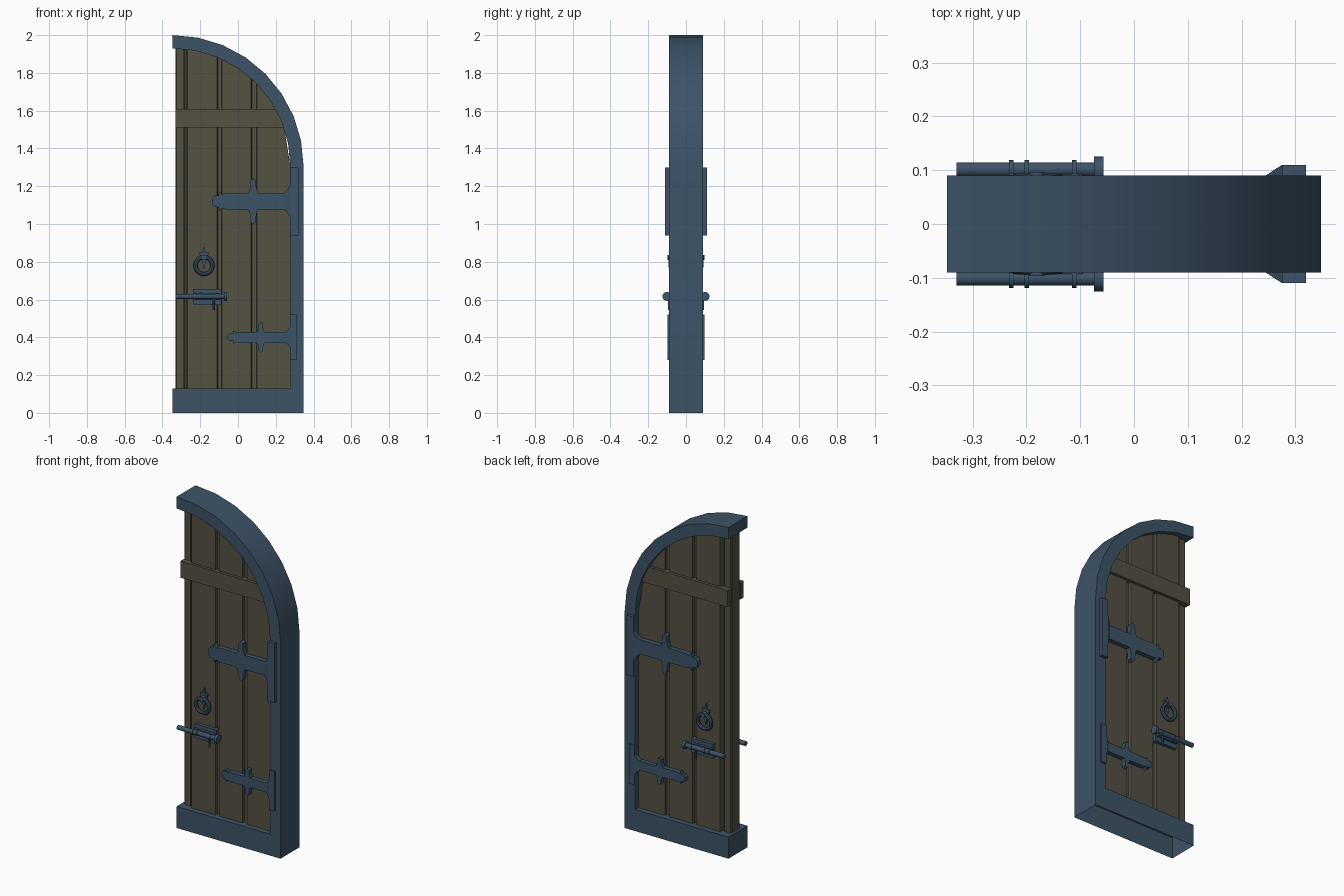
import bpy, bmesh, math
from mathutils import Vector, Matrix

if "Cube" in bpy.data.objects:
    bpy.data.objects.remove(bpy.data.objects["Cube"])


def material(name, rgb):
    m = bpy.data.materials.new(name)
    m.diffuse_color = (*rgb, 1)
    m.use_nodes = True
    m.node_tree.nodes["Principled BSDF"].inputs["Base Color"].default_value = m.diffuse_color
    return m


IRON = material("blue iron", (0.047, 0.087, 0.136))
WOOD = material("dark oak", (0.089, 0.082, 0.055))
W, D = 0.347, 0.09             # half width and half depth of the frame
CX, CZ, R_OUT, R_IN = -W, 2 - 2 * W, 2 * W, 2 * W - 0.07


def finish(name, bm, mat, mirror=True, smooth=False):
    bmesh.ops.recalc_face_normals(bm, faces=bm.faces)
    me = bpy.data.meshes.new(name)
    bm.to_mesh(me)
    bm.free()
    me.materials.append(mat)
    ob = bpy.data.objects.new(name, me)
    bpy.context.collection.objects.link(ob)
    if smooth:
        bpy.context.view_layer.objects.active = ob
        ob.select_set(True)
        bpy.ops.object.shade_smooth_by_angle(angle=math.radians(35))
        ob.select_set(False)
    if mirror:                 # same part on the front and the back
        ob.modifiers.new("both sides", 'MIRROR').use_axis = (False, True, False)
    return ob


def add_poly(bm, pts, y0, y1):
    """Extrude an x/z outline from y0 to y1; y may be a function of x."""
    f0 = y0 if callable(y0) else lambda x: y0
    f1 = y1 if callable(y1) else lambda x: y1
    a = [bm.verts.new((x, f0(x), z)) for x, z in pts]
    b = [bm.verts.new((x, f1(x), z)) for x, z in pts]
    bm.faces.new(a)
    bm.faces.new(b[::-1])
    n = len(pts)
    for i in range(n):
        j = (i + 1) % n
        bm.faces.new((a[i], b[i], b[j], a[j]))


def rect(x0, x1, z0, z1):
    return [(x0, z0), (x1, z0), (x1, z1), (x0, z1)]


def poly(name, pts, y0, y1, mat, mirror=True):
    bm = bmesh.new()
    add_poly(bm, pts, y0, y1)
    return finish(name, bm, mat, mirror)


def arc(r, n=8):
    return [(CX + r * math.cos(i * math.pi / 2 / n), CZ + r * math.sin(i * math.pi / 2 / n))
            for i in range(n + 1)]


def arch_z(x, r=R_IN):
    return CZ + math.sqrt(max(r * r - (x - CX) ** 2, 0))


# Frame: sill, jamb and quarter arch, open underneath
bm = bmesh.new()
outline = [(-W, 0), (W, 0)] + arc(R_OUT) + arc(R_IN)[::-1] + [(W - 0.07, 0.13), (-W, 0.13)]
add_poly(bm, outline, -D, D)
under = [f for f in bm.faces if all(v.co.z < 1e-5 for v in f.verts)]
bmesh.ops.delete(bm, geom=under, context='FACES_ONLY')
finish("frame", bm, IRON, mirror=False, smooth=True)

# Door leaf: plank and groove cross-section raised up to the arch
P, G = 0.059, 0.041            # plank face and groove floor
section = [(-0.331, 0), (-0.331, 0.036), (-0.326, 0.042), (-0.287, 0.042), (-0.284, 0.03), (-0.276, 0.03),
           (-0.268, P), (-0.11, P), (-0.107, G), (-0.088, G), (-0.085, P), (0.07, P), (0.073, G),
           (0.097, G), (0.10, P), (W - 0.07, P)]
bm = bmesh.new()
for (xa, ya), (xb, yb) in zip(section, section[1:]):
    steps = max(1, round((xb - xa) / 0.03))
    xs = [xa + (xb - xa) * i / steps for i in range(steps + 1)]
    low = [bm.verts.new((xa, ya, 0.13)), bm.verts.new((xb, yb, 0.13))]
    ys = [ya + (yb - ya) * i / steps for i in range(steps + 1)]
    tops = [bm.verts.new((x, y, arch_z(x))) for x, y in zip(xs, ys)]
    f = bm.faces.new(low + tops[::-1])
    f.normal_update()
    if f.normal.y < -1e-6 or (abs(f.normal.y) < 1e-6 and f.normal.x > 0):
        f.normal_flip()
bmesh.ops.remove_doubles(bm, verts=bm.verts, dist=1e-5)
finish("plank_leaf", bm, WOOD)

# Cross rail on each face
poly("cross_rail", [(-0.332, 1.51), (0.245, 1.51), (0.205, 1.61), (-0.332, 1.61)], 0.04, 0.076, WOOD)


# Strap hinges
def hinge(name, zc, sx, sz, y_strap, y_plate, x_end):
    def at(pts):
        return [(x_end - (0.32 - x) * sx, zc + z * sz) for x, z in pts]
    bend0, bend1 = at([(0.243, 0)])[0][0], at([(0.275, 0)])[0][0]

    def top(x):
        t = (x - bend0) / (bend1 - bend0)
        return y_strap + (y_plate - y_strap) * min(max(t, 0), 1)

    def low(x):
        return top(x) - 0.028
    half = [(0.243, 0.043), (0.105, 0.043), (0.097, 0.07), (0.095, 0.11), (0.08, 0.122),
            (0.067, 0.11), (0.065, 0.07), (0.055, 0.043), (-0.065, 0.043), (-0.085, 0.036),
            (-0.098, 0.055), (-0.104, 0.03), (-0.125, 0.03), (-0.138, 0.014)]
    bm = bmesh.new()
    add_poly(bm, at(half + [(x, -z) for x, z in half[::-1]]), low, top)
    # flared neck climbing onto the jamb
    neck = [(0.243, 0.043), (0.257, 0.055), (0.275, 0.085)]
    add_poly(bm, at(neck + [(x, -z) for x, z in neck[::-1]]), low, top)
    # jamb plate
    add_poly(bm, at(rect(0.275, 0.32, -0.18, 0.18)), D - 0.01, y_plate)
    finish(name, bm, IRON)


hinge("upper_hinge", 1.12, 1.0, 1.0, 0.089, 0.110, 0.32)
hinge("lower_hinge", 0.40, 0.80, 0.667, 0.085, 0.099, 0.312)


def rod(bm, a, b, r, n=12):
    a, b = Vector(a), Vector(b)
    rot = (b - a).to_track_quat('Z', 'Y').to_matrix().to_4x4()
    bmesh.ops.create_cone(bm, cap_ends=True, segments=n, radius1=r, radius2=r, depth=(b - a).length,
                          matrix=Matrix.Translation((a + b) / 2) @ rot)


def add_ring(bm, c, R, r, n=20, m=8, tilt=0.0):
    grid = []
    for i in range(n):
        u = 2 * math.pi * i / n
        row = []
        for j in range(m):
            v = 2 * math.pi * j / m
            d = R + r * math.cos(v)
            z = d * math.sin(u)
            row.append(bm.verts.new((c[0] + d * math.cos(u), c[1] + r * math.sin(v) + tilt * z, c[2] + z)))
        grid.append(row)
    for i in range(n):
        for j in range(m):
            k, l = (i + 1) % n, (j + 1) % m
            bm.faces.new((grid[i][j], grid[k][j], grid[k][l], grid[i][l]))


# Ring pull: pointed back plate, knob and ring
plate = [(-0.18, 0.882), (-0.189, 0.85), (-0.207, 0.848), (-0.198, 0.825), (-0.19, 0.80), (-0.18, 0.755),
         (-0.17, 0.80), (-0.162, 0.825), (-0.153, 0.848), (-0.171, 0.85)]
poly("ring_plate", plate, 0.052, 0.07, IRON)
bm = bmesh.new()
rod(bm, (-0.18, 0.06, 0.823), (-0.18, 0.097, 0.823), 0.014)
finish("ring_knob", bm, IRON, smooth=True)
bm = bmesh.new()
add_ring(bm, (-0.18, 0.081, 0.780), 0.045, 0.011, tilt=0.06)
finish("pull_ring", bm, IRON, smooth=True)

# Sliding bolt: back plate, bed, bar, end stop, collars and grip
poly("bolt_plate", rect(-0.235, -0.088, 0.57, 0.655), 0.05, 0.078, IRON)
poly("bolt_bed", rect(-0.23, -0.095, 0.597, 0.633), 0.075, 0.093, IRON)
bm = bmesh.new()
rod(bm, (-0.33, 0.101, 0.617), (-0.06, 0.101, 0.617), 0.0135)
rod(bm, (-0.074, 0.101, 0.617), (-0.057, 0.101, 0.617), 0.024)
for x in (-0.228, -0.199, -0.111):
    rod(bm, (x - 0.004, 0.101, 0.617), (x + 0.004, 0.101, 0.617), 0.0175)
rod(bm, (-0.128, 0.09, 0.617), (-0.128, 0.09, 0.545), 0.006, 8)
finish("sliding_bolt", bm, IRON, smooth=True)
